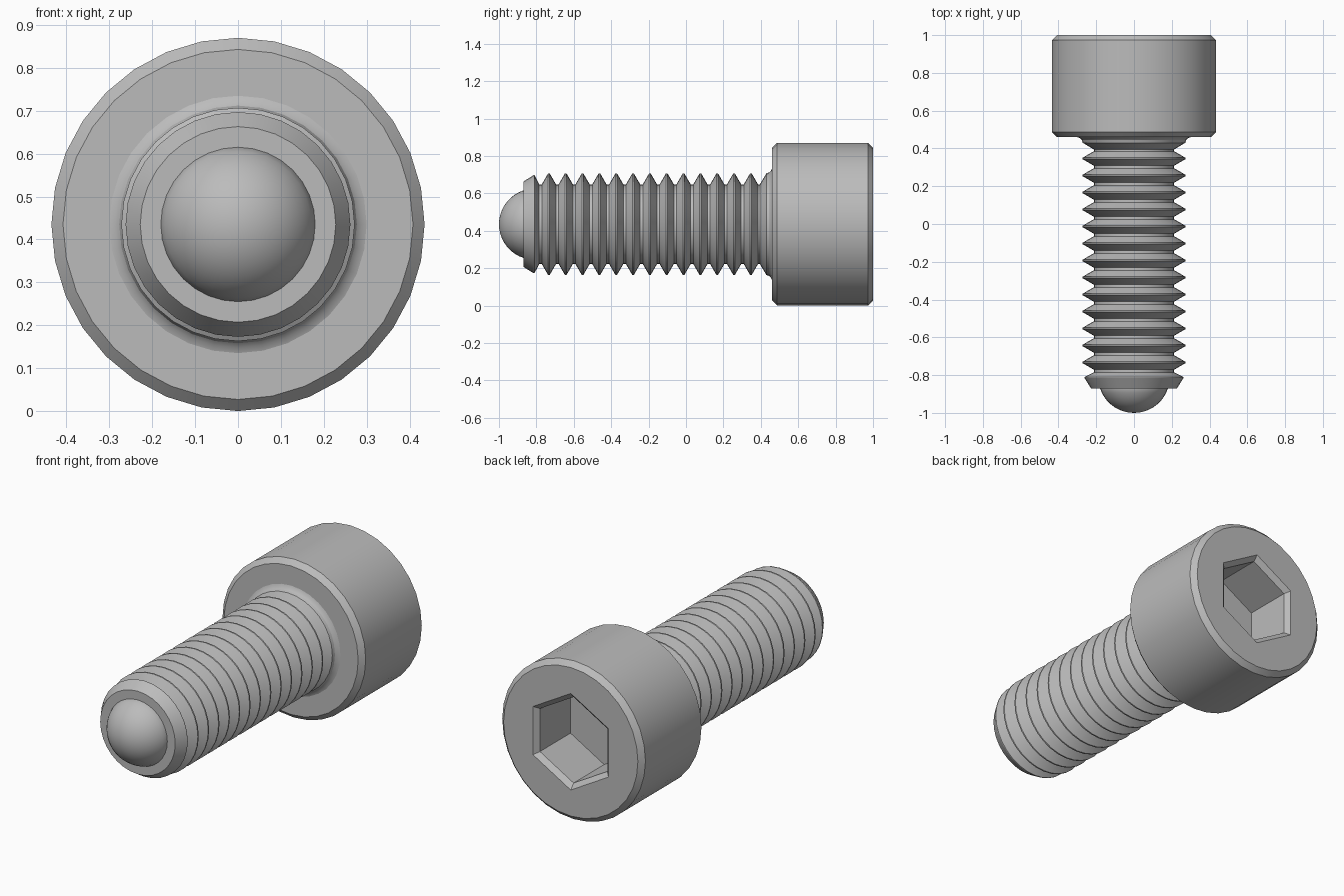
import bpy, bmesh, math

if "Cube" in bpy.data.objects:
    bpy.data.objects.remove(bpy.data.objects["Cube"], do_unlink=True)

AXIS_Z = 0.435   # height of the screw's axis
HEAD_R, BEVEL = 0.435, 0.027
CREST, ROOT, PITCH = 0.272, 0.213, 0.09

steel = bpy.data.materials.new("grey_steel")
steel.use_nodes = True
grey = (0.5, 0.5, 0.5, 1)
steel.diffuse_color = grey
steel.node_tree.nodes["Principled BSDF"].inputs["Base Color"].default_value = grey


def lathe(name, profile, sides=32):
    """Turn (y, radius) points round the screw axis and close the ends."""
    bm = bmesh.new()
    rings = []
    for y, r in profile:
        angles = [2 * math.pi * i / sides for i in range(sides)]
        rings.append([bm.verts.new((r * math.sin(a), y, AXIS_Z + r * math.cos(a)))
                      for a in angles])
    for a, b in zip(rings, rings[1:]):
        for i in range(sides):
            j = (i + 1) % sides
            bm.faces.new((a[i], a[j], b[j], b[i]))
    bm.faces.new(rings[0])
    bm.faces.new(rings[-1])
    bmesh.ops.remove_doubles(bm, verts=bm.verts, dist=0.0001)
    bmesh.ops.recalc_face_normals(bm, faces=bm.faces)
    mesh = bpy.data.meshes.new(name)
    bm.to_mesh(mesh)
    bm.free()
    mesh.materials.append(steel)
    obj = bpy.data.objects.new(name, mesh)
    bpy.context.collection.objects.link(obj)
    return obj


def select(obj):
    bpy.ops.object.select_all(action='DESELECT')
    obj.select_set(True)
    bpy.context.view_layer.objects.active = obj


def smooth(obj):
    select(obj)
    bpy.ops.object.shade_smooth_by_angle(angle=math.radians(25))


# Cylindrical head with bevelled rims
head = lathe("head", [(0.46, HEAD_R - BEVEL), (0.46 + BEVEL, HEAD_R),
                      (1 - BEVEL, HEAD_R), (1, HEAD_R - BEVEL)])

# Hexagonal socket with a countersunk mouth
socket = lathe("socket_cutter", [(0.71, 0.236), (0.975, 0.236),
                                 (1.0, 0.265), (1.025, 0.294)], sides=6)
socket.hide_render = True
cut = head.modifiers.new("socket", 'BOOLEAN')
cut.operation = 'DIFFERENCE'
cut.solver = 'EXACT'
cut.object = socket
select(head)
bpy.ops.object.modifier_apply(modifier=cut.name)
bpy.data.objects.remove(socket, do_unlink=True)
smooth(head)

# Threaded shank: bevelled tip, row of ridges, flare under the head
profile = [(-0.87, 0.228), (-0.815, 0.262), (-0.81, 0.262), (-0.785, ROOT)]
for i in range(13):
    y = -0.733 + i * PITCH
    profile += [(y - 0.038, ROOT), (y - 0.004, CREST),
                (y + 0.004, CREST), (y + 0.038, ROOT)]
profile += [(0.395, ROOT), (0.43, CREST), (0.445, 0.277), (0.455, 0.287),
            (0.46, 0.3), (0.48, 0.3)]
smooth(lathe("threaded_shank", profile))

# Ball end: a spherical cap set into the tip
BALL_R = 0.19
ball = [(-1 + BALL_R - BALL_R * math.cos(t), BALL_R * math.sin(t))
        for t in (math.radians(80) * k / 10 for k in range(1, 11))]
cap = [(y, r) for y, r in ball if y < -0.87] + [(-0.87, 0.18), (-0.85, 0.18)]
smooth(lathe("ball_end", [(-1, 0.00001)] + cap))
